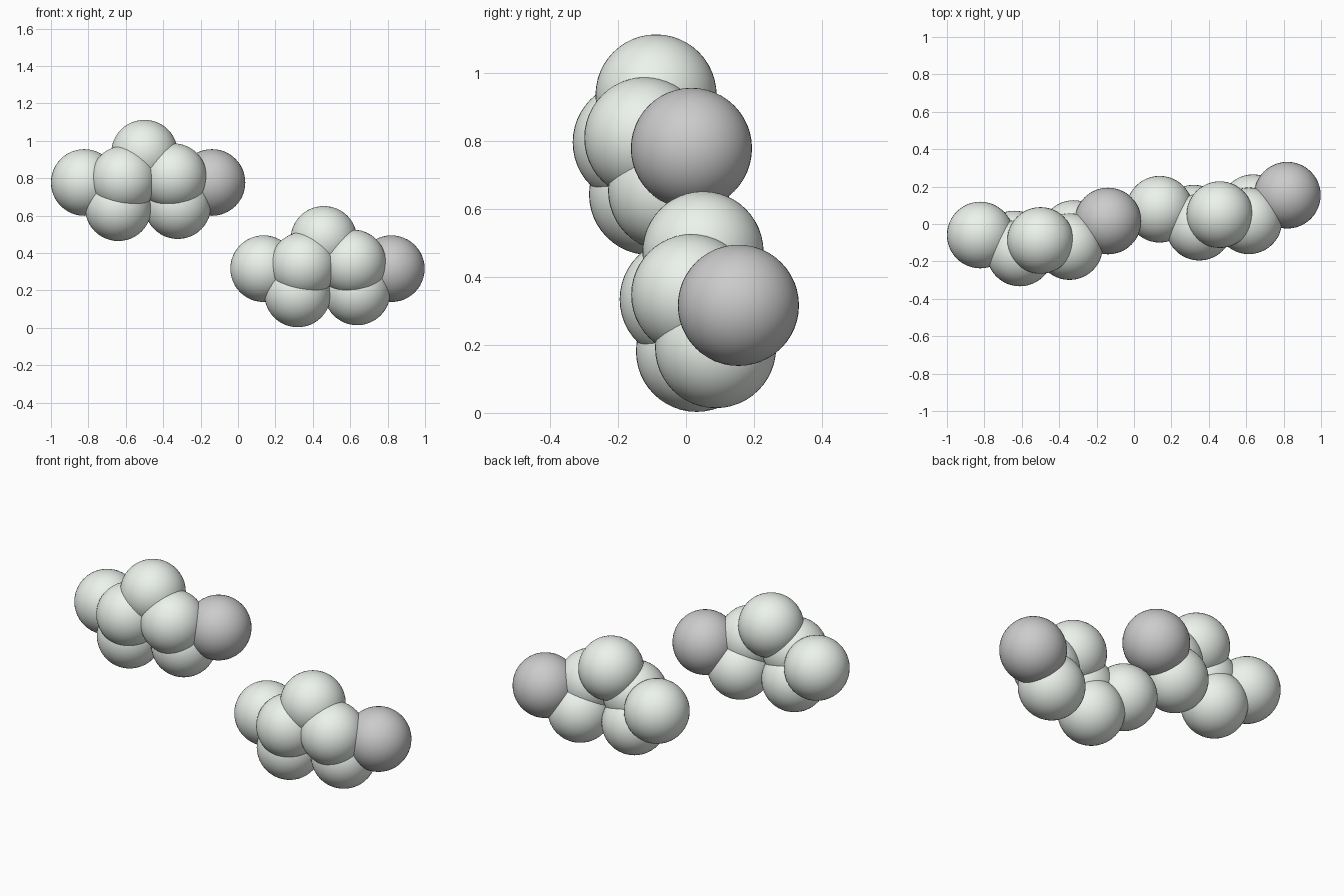
import bpy
from mathutils import Vector

if "Cube" in bpy.data.objects:
    bpy.data.objects.remove(bpy.data.objects["Cube"])

RADIUS = 0.178


def make_material(name, rgb):
    m = bpy.data.materials.new(name)
    m.diffuse_color = (*rgb, 1)
    m.use_nodes = True
    m.node_tree.nodes["Principled BSDF"].inputs["Base Color"].default_value = m.diffuse_color
    return m


pale = make_material("pale", (0.84, 0.89, 0.84))
grey = make_material("grey", (0.53, 0.53, 0.53))

# Balls of one cluster: name, centre, material
BALLS = [
    ("left_ball", (-0.822, -0.059, 0.777), pale),
    ("top_ball", (-0.500, -0.088, 0.934), pale),
    ("front_left_ball", (-0.610, -0.155, 0.795), pale),
    ("front_right_ball", (-0.345, -0.121, 0.808), pale),
    ("lower_left_ball", (-0.640, -0.107, 0.642), pale),
    ("lower_right_ball", (-0.322, -0.051, 0.653), pale),
    ("grey_end_ball", (-0.139, 0.016, 0.777), grey),
]


def ball(name, centre, material):
    bpy.ops.mesh.primitive_uv_sphere_add(segments=48, ring_count=24,
                                         radius=RADIUS, location=centre)
    ob = bpy.context.object
    ob.name = name
    ob.data.materials.append(material)
    bpy.ops.object.shade_smooth()


# Two identical clusters, the second shifted right, back and down
for prefix, offset in (("upper", (0, 0, 0)), ("lower", (0.959, 0.138, -0.461))):
    for name, centre, material in BALLS:
        ball(f"{prefix}_{name}", Vector(centre) + Vector(offset), material)
